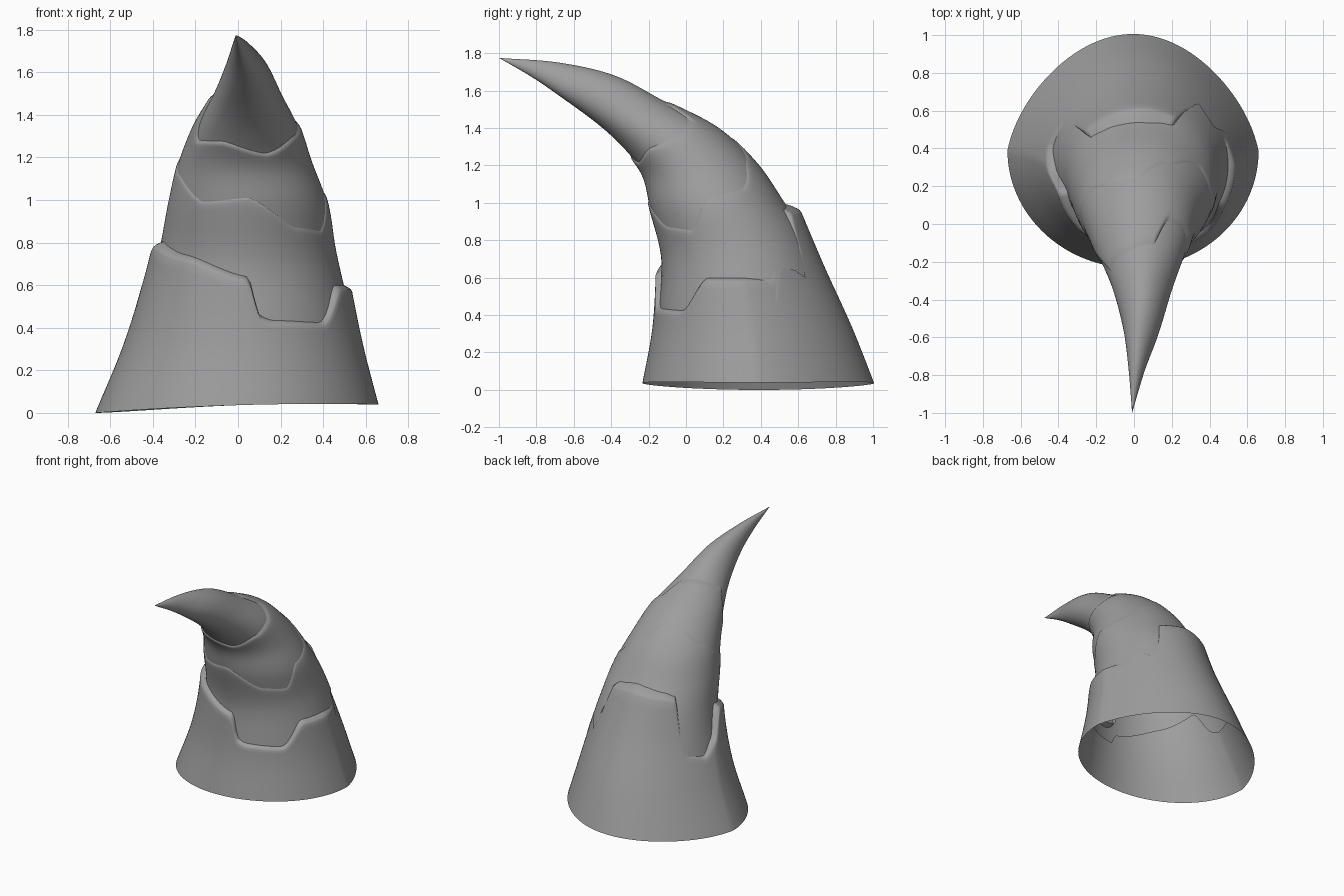
import bpy, bmesh, math
from mathutils import Vector

cube = bpy.data.objects.get("Cube")
if cube:
    bpy.data.objects.remove(cube)

grey = bpy.data.materials.new("horn grey")
grey.use_nodes = True
grey.diffuse_color = (0.34, 0.34, 0.34, 1)
grey.node_tree.nodes["Principled BSDF"].inputs["Base Color"].default_value = (0.34, 0.34, 0.34, 1)

SIDES = 144

# Cross-sections: front y, front z, back y, back z, half width, x offset
HORN = [(-.13, .40, .77, .50, .475, .04), (-.115, .70, .64, .80, .40, .045),
        (-.18, .97, .51, 1.0, .358, .048), (-.225, 1.15, .365, 1.21, .30, .035),
        (-.33, 1.29, .16, 1.40, .24, .04), (-.47, 1.42, -.11, 1.54, .165, .045),
        (-.66, 1.56, -.38, 1.68, .10, .04), (-.82, 1.67, -.68, 1.75, .045, .015),
        (-1.0, 1.775, -1.0, 1.775, 0, -.01)]
SLEEVE = [(-.24, .0, 1.02, .0, .67, 0), (-.18, .33, .89, .33, .56, .025),
          (-.16, .66, .74, .66, .478, .04), (-.15, .99, .60, .99, .42, .03)]

# Rim heights: degrees round from the front towards +x, position along the table
SLEEVE_RIM = [(-76, .77), (-40, .71), (1, .61), (8, .43), (14, .41), (44, .40), (64, .57),
              (108, .57), (122, .78), (131, .76), (140, .71), (148, .93), (180, .95),
              (218, .92), (230, .90), (243, .53), (260, .49), (272, .57)]
MIDDLE_RIM = [(-110, 3.1), (-70, 2.6), (-35, 2.0), (0, 2.1), (35, 1.5), (60, 1.4),
              (85, 2.1), (120, 2.3), (150, 3.0), (185, 3.6), (215, 3.5)]
UPPER_RIM = [(-100, 4.8), (-60, 3.6), (-25, 3.7), (20, 3.3), (60, 3.7),
             (100, 3.9), (140, 4.2), (160, 4.8), (200, 4.9)]


def section(table, t):
    """Smoothly interpolated cross-section at position t."""
    i = max(0, min(int(t), len(table) - 2))
    u = t - i
    a, b = table[i], table[i + 1]
    p = table[i - 1] if i else [2 * x - y for x, y in zip(a, b)]
    n = table[i + 2] if i + 2 < len(table) else [2 * y - x for x, y in zip(a, b)]
    return [0.5 * (2 * x1 + (x2 - x0) * u + (2 * x0 - 5 * x1 + 4 * x2 - x3) * u * u
                   + (3 * x1 - x0 - 3 * x2 + x3) * u ** 3)
            for x0, x1, x2, x3 in zip(p, a, b, n)]


def point(table, t, angle, swell=0, pinch=0):
    """Point on the cross-section, which narrows towards the back by pinch."""
    fy, fz, by, bz, half, off = section(table, t)
    half = max(half, 0)
    grow = 1 + swell / max(half, .05)
    c, s = math.cos(angle) * grow, math.sin(angle) * grow
    s *= 1 + pinch * min(c, 0)
    return Vector((off + half * s, (fy + by) / 2 - (by - fy) / 2 * c,
                   (fz + bz) / 2 - (bz - fz) / 2 * c))


def rim_at(keys, angle):
    """Height of a jagged rim, eased between its key angles."""
    first = keys[0][0]
    deg = (math.degrees(angle) - first) % 360 + first
    loop = keys + [(first + 360, keys[0][1])]
    for (d0, h0), (d1, h1) in zip(loop, loop[1:]):
        if deg <= d1:
            u = (deg - d0) / (d1 - d0)
            return h0 + (h1 - h0) * (u + u * u * (3 - 2 * u)) / 2
    return keys[0][1]


def skin(name, rings):
    """Join rings of points into a smooth surface."""
    bm = bmesh.new()
    rows = [[bm.verts.new(p) for p in ring] for ring in rings]
    for low, high in zip(rows, rows[1:]):
        for i in range(SIDES):
            j = (i + 1) % SIDES
            bm.faces.new((low[i], low[j], high[j], high[i]))
    bmesh.ops.remove_doubles(bm, verts=bm.verts, dist=0.0005)
    mesh = bpy.data.meshes.new(name)
    bm.to_mesh(mesh)
    bm.free()
    mesh.materials.append(grey)
    obj = bpy.data.objects.new(name, mesh)
    bpy.context.collection.objects.link(obj)
    for o in bpy.context.selected_objects:
        o.select_set(False)
    obj.select_set(True)
    bpy.context.view_layer.objects.active = obj
    bpy.ops.object.shade_smooth_by_angle(angle=math.radians(80))


ANGLES = [2 * math.pi * i / SIDES for i in range(SIDES)]


def sheath(name, table, bottom, rim, swell=0, reach=0, lip=0, pinch=0, steps=16):
    """Layer running from bottom to a jagged rim, rounded over into the next layer."""
    rings = []
    for k in range(steps + 1):
        u = k / steps
        rings.append([point(table, bottom(a) + (rim(a) - bottom(a)) * u, a, swell, pinch)
                      for a in ANGLES])
    if lip:
        for u in (.25, .5, .75, 1):
            rings.append([point(table, rim(a) + reach * u, a, swell - lip * u * u, pinch)
                          for a in ANGLES])
    skin(name, rings)


def sleeve_rim(a):
    return rim_at(SLEEVE_RIM, a) / .33


def middle_rim(a):
    return rim_at(MIDDLE_RIM, a)


def upper_rim(a):
    return rim_at(UPPER_RIM, a)


# Wide hollow base sleeve with a slightly wavy lower edge
sheath("base_sleeve", SLEEVE,
       lambda a: .06 + .06 * math.sin(a) + .05 * math.cos(a) ** 2,
       sleeve_rim, reach=.13, lip=.07, pinch=.19)

# Thinner layers, each starting just inside the rim of the one below
sheath("middle_layer", HORN, lambda a: max(-.2, sleeve_rim(a) - 1.8), middle_rim,
       swell=.018, reach=.2, lip=.03)
sheath("upper_layer", HORN, lambda a: middle_rim(a) - .4, upper_rim,
       swell=.012, reach=.2, lip=.02)

# Curved pointed tip
sheath("horn_tip", HORN, lambda a: upper_rim(a) - .4, lambda a: 8, steps=32)
